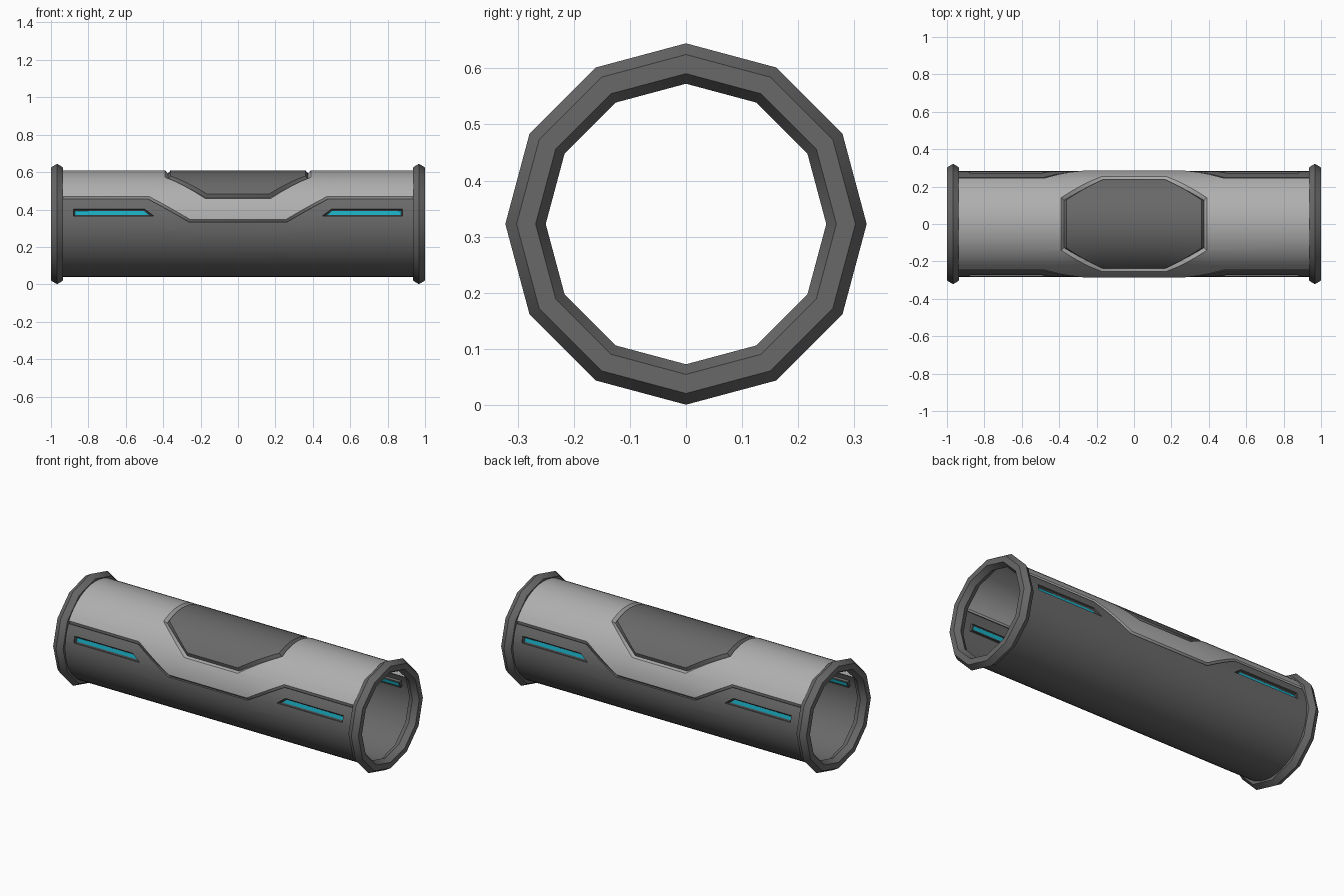
import bpy, bmesh, math
from mathutils import Vector

if "Cube" in bpy.data.objects:
    bpy.data.objects.remove(bpy.data.objects["Cube"])

R, CZ = 0.283, 0.3225           # tube radius and axis height


def material(name, rgb):
    m = bpy.data.materials.new(name)
    m.diffuse_color = (*rgb, 1)
    m.use_nodes = True
    m.node_tree.nodes["Principled BSDF"].inputs["Base Color"].default_value = m.diffuse_color
    return m


LIGHT = material("light_grey", (0.43, 0.43, 0.43))
DARK = material("dark_grey", (0.14, 0.14, 0.14))
SLOT = material("slot_charcoal", (0.06, 0.06, 0.06))
CYAN = material("cyan", (0.01, 0.42, 0.54))


def arc(deg):
    """Angle from the top of the tube -> distance along the unrolled sheet."""
    return R * math.radians(deg)


def flat(*polys):
    """Unrolled sheet made from flat polygons in (x, arc) space, facing up."""
    bm = bmesh.new()
    for p in polys:
        bm.faces.new([bm.verts.new((x, s, 0)) for x, s in p])
    bmesh.ops.remove_doubles(bm, verts=bm.verts, dist=1e-5)
    bm.normal_update()
    for f in bm.faces:
        if f.normal.z < 0:
            f.normal_flip()
    bm.normal_update()
    return bm


def bisect(bm, co, no):
    bmesh.ops.bisect_plane(bm, geom=bm.verts[:] + bm.edges[:] + bm.faces[:],
                           dist=1e-6, plane_co=co, plane_no=no)


def finish(bm, name, mats):
    me = bpy.data.meshes.new(name)
    bm.to_mesh(me)
    bm.free()
    for m in mats:
        me.materials.append(m)
    ob = bpy.data.objects.new(name, me)
    bpy.context.collection.objects.link(ob)
    bpy.ops.object.select_all(action='DESELECT')
    ob.select_set(True)
    bpy.context.view_layer.objects.active = ob
    bpy.ops.object.shade_smooth_by_angle(angle=math.radians(32))
    return ob


def wrap(bm, name, mats, base=0.0):
    """Cut the sheet into narrow strips and roll it round the tube axis."""
    bmesh.ops.triangulate(bm, faces=bm.faces[:])
    for i in range(-23, 24):
        bisect(bm, (0, arc(7.5 * i), 0), (0, 1, 0))
    for v in bm.verts:
        x, s, h = v.co
        a, r = s / R, R + base + h
        v.co = (x, r * math.sin(a), CZ + r * math.cos(a))
    bmesh.ops.remove_doubles(bm, verts=bm.verts, dist=1e-5)
    return finish(bm, name, mats)


def flip(p, sx=1, sy=1):
    return [(x * sx, s * sy) for x, s in p]


# Outlines, in x and angle from the top
border = [(-0.48, arc(62)), (-0.26, arc(88)), (0.26, arc(88)), (0.48, arc(62))]
hatch = [(0.375, arc(28)), (0.17, arc(59)), (-0.17, arc(59)), (-0.375, arc(28))]
S0, S1 = arc(73.5), arc(81.3)
slot = [(0.88, S0), (0.50, S0), (0.45, S1), (0.88, S1)]

# Light upper shell with bevelled rim, open around the hatch
half = [(-0.96, 0), (-0.96, arc(62))] + border + [(0.96, arc(62)), (0.96, 0), (0.375, 0)] \
    + hatch + [(-0.375, 0)]
bm = flat(half, flip(half, sy=-1))
bmesh.ops.inset_region(bm, faces=bm.faces[:], thickness=0.014, depth=0.018,
                       use_boundary=True, use_even_offset=True)
wrap(bm, "upper_shell", [LIGHT], -0.014)

# Dark octagonal hatch on top
bm = flat(hatch + [(x, -s) for x, s in reversed(hatch)])
bmesh.ops.inset_region(bm, faces=bm.faces[:], thickness=0.014, depth=0.018,
                       use_boundary=True, use_even_offset=True)
wrap(bm, "top_hatch", [DARK], -0.014)

# Dark lower shell with four slot openings
half = [(-0.96, arc(180)), (-0.96, arc(62))] + border + [(0.96, arc(62)), (0.96, arc(180))]
bm = flat(half, flip(half, sy=-1))
bmesh.ops.triangulate(bm, faces=bm.faces[:])
for sy in (-1, 1):
    for s in (S0, S1):
        bisect(bm, (0, sy * s, 0), (0, 1, 0))
    for sx in (-1, 1):
        bisect(bm, (sx * 0.88, 0, 0), (1, 0, 0))
        bisect(bm, (sx * 0.50, sy * S0, 0), Vector((sx * (S1 - S0), sy * 0.05, 0)).normalized())


def in_slot(c):
    x, s = abs(c.x), abs(c.y)
    return S0 < s < S1 and 0.50 - 0.05 * (s - S0) / (S1 - S0) < x < 0.88


bmesh.ops.delete(bm, geom=[f for f in bm.faces if in_slot(f.calc_center_median())],
                 context='FACES')
rim = [e for e in bm.edges if e.is_boundary
       and not all(abs(v.co.y) > arc(179.9) for v in e.verts)]
ext = bmesh.ops.extrude_edge_only(bm, edges=rim)
for g in ext["geom"]:
    if isinstance(g, bmesh.types.BMVert):
        g.co.z -= 0.014
wrap(bm, "lower_shell", [DARK])

# Recessed light strips in the slots
for sx, xn in ((-1, "left"), (1, "right")):
    for sy, yn in ((-1, "front"), (1, "back")):
        bm = flat(flip(slot, sx, sy))
        bmesh.ops.inset_region(bm, faces=bm.faces[:], thickness=0.008, depth=-0.006,
                               use_boundary=True, use_even_offset=True)
        for f in bm.faces:
            f.material_index = 1 if all(v.co.z < -0.003 for v in f.verts) else 0
        wrap(bm, f"light_strip_{yn}_{xn}", [SLOT, CYAN], -0.008)

# Twelve-sided end rings with a six-sided section
section = [(0, 0.322), (0.0325, 0.302), (0.0325, 0.268),
           (0, 0.25), (-0.0325, 0.268), (-0.0325, 0.302)]
for sx, xn in ((-1, "left"), (1, "right")):
    bm = bmesh.new()
    loops = []
    for i in range(12):
        a = math.radians(30 * i)
        loops.append([bm.verts.new((sx * 0.9675 + dx, r * math.sin(a), CZ + r * math.cos(a)))
                      for dx, r in section])
    for i in range(12):
        A, B = loops[i], loops[(i + 1) % 12]
        for j in range(6):
            k = (j + 1) % 6
            bm.faces.new((A[j], A[k], B[k], B[j]))
    bmesh.ops.recalc_face_normals(bm, faces=bm.faces[:])
    ob = finish(bm, f"end_ring_{xn}", [DARK])
    ob.data.shade_smooth()
